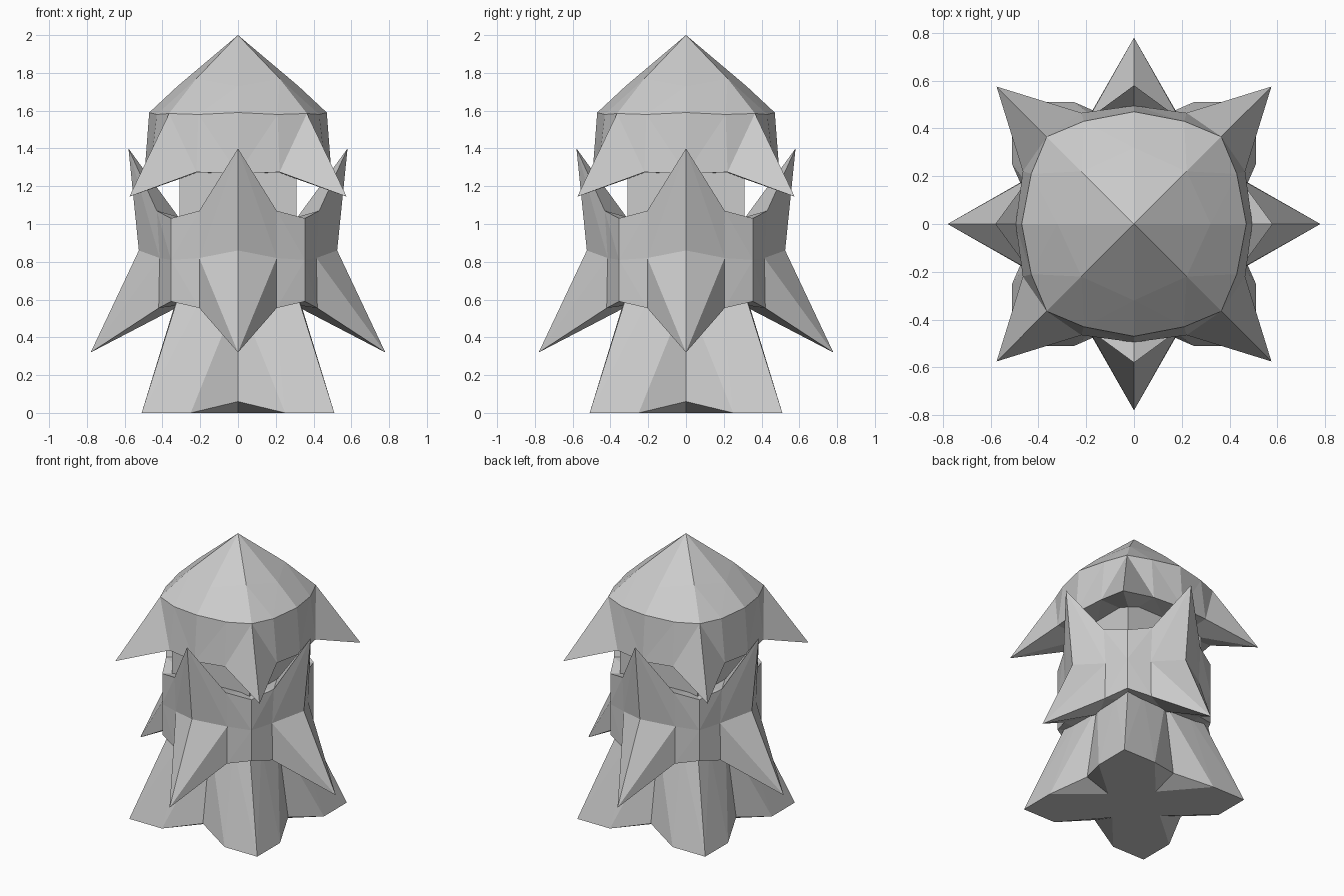
import bpy, bmesh

if "Cube" in bpy.data.objects:
    bpy.data.objects.remove(bpy.data.objects["Cube"])


def ring(mid, side, corner, w=0.2):
    """16 points round the z axis with square symmetry.
    mid, side, corner are (distance, z); w is the side point's offset."""
    pts = []
    (m, mz), (s, sz), (c, cz) = mid, side, corner
    quarter = [(m, 0, mz), (s, w, sz), (c, c, cz), (w, s, sz)]
    for _ in range(4):
        pts += quarter
        quarter = [(-y, x, z) for x, y, z in quarter]
    return pts


def tip(z):
    return ring((0, z), (0, z), (0, z), 0)


def inner(m, mz, c, cz):
    """8-sided ring: side points merge into the corner."""
    return ring((m, mz), (c, cz), (c, cz), c)


def stack(name, rings, flipped=()):
    """Loft rings from top to bottom with mirror-symmetric triangles."""
    bm = bmesh.new()
    rows = [[bm.verts.new(p) for p in r] for r in rings]
    for k, (up, low) in enumerate(zip(rows, rows[1:])):
        for i in range(16):
            j = (i + 1) % 16
            if (i % 4 < 2) != (k in flipped):
                tris = (up[i], low[i], low[j]), (up[i], low[j], up[j])
            else:
                tris = (up[i], low[i], up[j]), (low[i], low[j], up[j])
            for t in tris:
                bm.faces.new(t)
    bmesh.ops.remove_doubles(bm, verts=bm.verts, dist=0.0005)
    bmesh.ops.recalc_face_normals(bm, faces=bm.faces)
    mesh = bpy.data.meshes.new(name)
    bm.to_mesh(mesh)
    bm.free()
    obj = bpy.data.objects.new(name, mesh)
    bpy.context.collection.objects.link(obj)
    return obj


# Pointed roof with four drooping corner spikes
stack("roof_tier", [
    tip(2.0),
    inner(0.32, 1.73, 0.22, 1.77),
    ring((0.47, 1.59), (0.43, 1.58), (0.365, 1.585), 0.21),
    ring((0.495, 1.265), (0.465, 1.275), (0.575, 1.145), 0.22),
    inner(0.31, 1.27, 0.22, 1.27),
    tip(1.27),
], flipped=(2, 3))

# Short column between roof and middle tier
stack("neck", [
    tip(1.29),
    ring((0.31, 1.29), (0.31, 1.29), (0.31, 1.29)),
    ring((0.31, 1.0), (0.31, 1.0), (0.31, 1.0)),
    tip(1.0),
])

# Middle tier: each side has an upward and a downward spike
stack("middle_tier", [
    tip(1.02),
    inner(0.31, 1.03, 0.25, 1.02),
    ring((0.58, 1.40), (0.43, 1.07), (0.355, 1.03), 0.205),
    ring((0.525, 0.86), (0.415, 0.82), (0.355, 0.81), 0.205),
    ring((0.78, 0.32), (0.42, 0.555), (0.355, 0.59), 0.205),
    inner(0.30, 0.57, 0.25, 0.58),
    tip(0.58),
], flipped=(3, 4))

# Flared base standing on four corners
stack("base_tier", [
    tip(0.62),
    ring((0.315, 0.62), (0.32, 0.62), (0.315, 0.62), 0.19),
    ring((0.40, 0.06), (0.51, 0.0), (0.51, 0.0), 0.25),
    inner(0.22, 0.0, 0.22, 0.0),
    tip(0.0),
], flipped=(2,))
